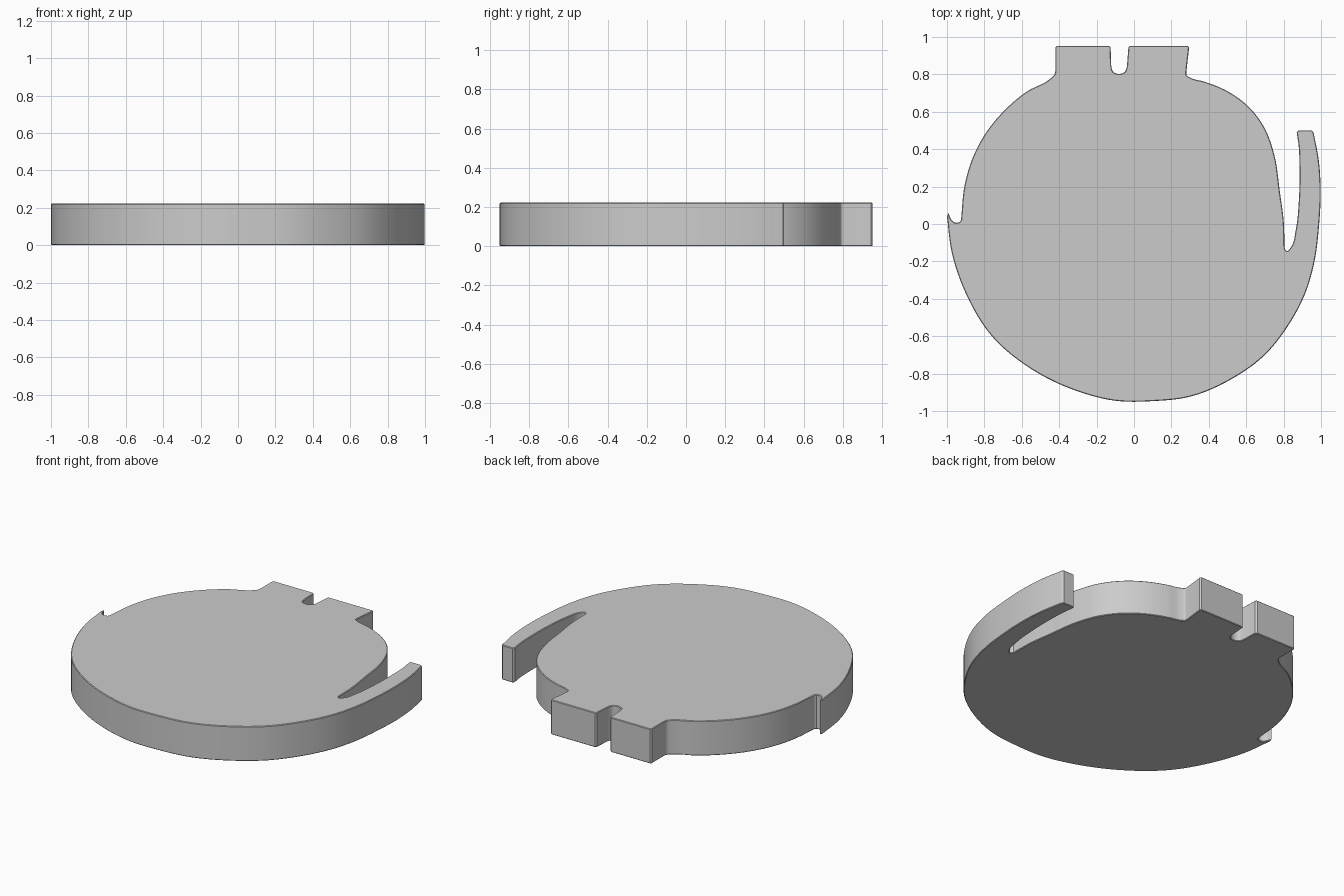
import bpy
import bmesh
from mathutils import Vector
from mathutils.geometry import interpolate_bezier

THICKNESS = 0.222
EDGE_CHAMFER = 0.004
STEPS = 7

cube = bpy.data.objects.get("Cube")
if cube:
    bpy.data.objects.remove(cube, do_unlink=True)


def smooth_run(points):
    """Sample a smooth curve through the points, with handles scaled to each span."""
    pts = [Vector((x, y, 0)) for x, y in points]
    if len(pts) < 3:
        return pts
    tangents = []
    for i, point in enumerate(pts):
        before, after = pts[max(i - 1, 0)], pts[min(i + 1, len(pts) - 1)]
        d_in, d_out = point - before, after - point
        if d_in.length == 0 or d_out.length == 0:
            tangents.append((d_in + d_out).normalized())
        else:
            # The nearer neighbour has the stronger say in the direction
            blend = d_in / d_in.length_squared + d_out / d_out.length_squared
            tangents.append(blend.normalized())
    sampled = [pts[0]]
    for a, b, ta, tb in zip(pts, pts[1:], tangents, tangents[1:]):
        reach = (b - a).length / 3
        sampled += interpolate_bezier(a, a + ta * reach, b - tb * reach, b, STEPS)[1:]
    return sampled


def extruded_plate(name, outline, thickness, chamfer):
    """Extrude a closed outline upward and chamfer both of its rims."""
    bm = bmesh.new()
    base = bm.faces.new([bm.verts.new(p) for p in outline])
    extruded = bmesh.ops.extrude_face_region(bm, geom=[base], use_keep_orig=True)
    raised = [g for g in extruded["geom"] if isinstance(g, bmesh.types.BMVert)]
    bmesh.ops.translate(bm, verts=raised, vec=(0, 0, thickness))
    bmesh.ops.recalc_face_normals(bm, faces=bm.faces)
    rims = [e for e in bm.edges if abs(e.verts[0].co.z - e.verts[1].co.z) < chamfer]
    bmesh.ops.bevel(bm, geom=rims, offset=chamfer, segments=1,
                    affect="EDGES", clamp_overlap=False)
    mesh = bpy.data.meshes.new(name)
    bm.to_mesh(mesh)
    bm.free()
    plate = bpy.data.objects.new(name, mesh)
    bpy.context.collection.objects.link(plate)
    return plate


# Smooth stretches of the outline, clockwise; sharp corners lie between them
left_shoulder = [(-.925, .02), (-.905, .21), (-.86, .36), (-.79, .49), (-.68, .62),
                 (-.57, .71), (-.45, .775), (-.425, .8), (-.42, .84)]
tab_left_top = [(-.42, .945), (-.412, .953), (-.135, .953), (-.125, .945)]
tab_slot = [(-.122, .85), (-.112, .815), (-.085, .803), (-.05, .813), (-.038, .84)]
tab_right_top = [(-.03, .945), (-.022, .953), (.287, .953), (.295, .945)]
right_shoulder = [(.28, .815), (.282, .795), (.3, .783), (.38, .76), (.5, .71),
                  (.62, .62), (.7, .51), (.75, .37), (.78, .17), (.8, .02), (.805, -.13)]
hook_inner = [(.805, -.13), (.818, -.144), (.838, -.125), (.865, -.03),
              (.881, .12), (.885, .3), (.88, .42), (.87, .488)]
hook_tip = [(.878, .5), (.95, .5)]
outer_rim = [(.96, .49), (.988, .34), (.998, .18), (.99, 0), (.965, -.2), (.92, -.36),
             (.82, -.55), (.7, -.7), (.52, -.83), (.3, -.923), (.1, -.947), (-.1, -.945),
             (-.3, -.895), (-.55, -.775), (-.76, -.6), (-.9, -.37), (-.975, -.15),
             (-1, .04)]
left_barb = [(-.992, .06), (-.975, .022), (-.955, .007), (-.932, .01)]

outline = []
for run in (left_shoulder, tab_left_top[:2], tab_left_top[2:], tab_slot,
            tab_right_top[:2], tab_right_top[2:], right_shoulder, hook_inner,
            hook_tip, outer_rim, left_barb):
    for point in smooth_run(run):
        if not outline or (point - outline[-1]).length > EDGE_CHAMFER / 4:
            outline.append(point)

plate = extruded_plate("hooked_plate", outline, THICKNESS, EDGE_CHAMFER)

# Smooth curved walls while keeping the rims and corners crisp
bpy.ops.object.select_all(action="DESELECT")
plate.select_set(True)
bpy.context.view_layer.objects.active = plate
bpy.ops.object.shade_smooth_by_angle(angle=0.5)
